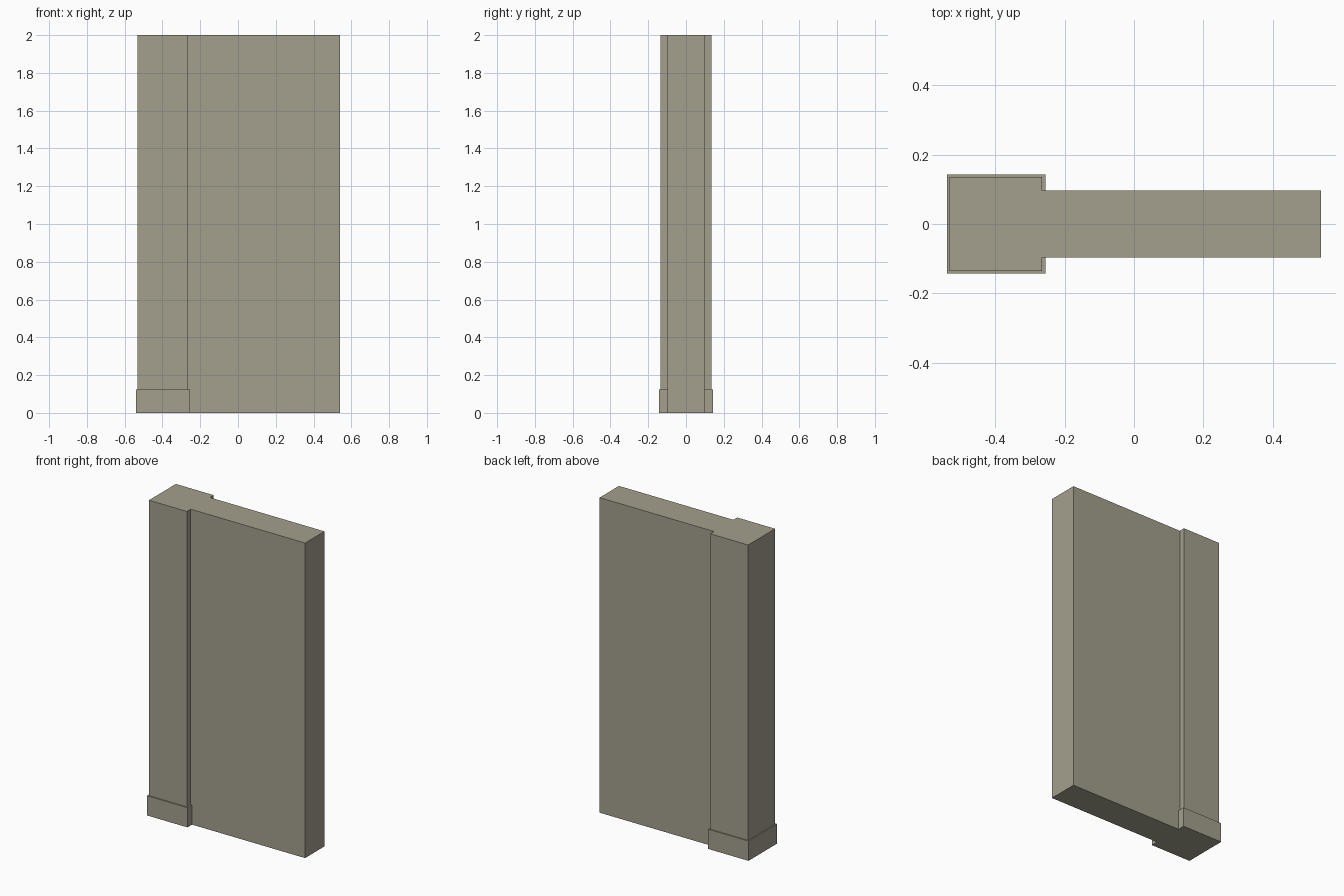
import bpy
import bmesh

cube = bpy.data.objects.get("Cube")
if cube:
    bpy.data.objects.remove(cube, do_unlink=True)

# One warm grey plaster colour
plaster = bpy.data.materials.new("warm_grey_plaster")
plaster.use_nodes = True
colour = (0.37, 0.35, 0.27, 1)
plaster.diffuse_color = colour
plaster.node_tree.nodes["Principled BSDF"].inputs["Base Color"].default_value = colour

HEIGHT, SKIRT_HEIGHT = 2.0, 0.125
WALL_Y, POST_Y, SKIRT_Y = 0.097, 0.135, 0.143
POST_LEFT, POST_RIGHT = -0.531, -0.265
SKIRT_LEFT, SKIRT_RIGHT = -0.539, -0.255
WALL_END = 0.539


def prism(name, half_outline, height):
    """Mirror half an outline across y = 0 and extrude it upward."""
    outline = half_outline + [(x, -y) for x, y in reversed(half_outline)]
    bm = bmesh.new()
    base = bm.faces.new([bm.verts.new((x, y, 0)) for x, y in outline])
    top = bmesh.ops.extrude_face_region(bm, geom=[base], use_keep_orig=True)
    verts = [v for v in top["geom"] if isinstance(v, bmesh.types.BMVert)]
    bmesh.ops.translate(bm, verts=verts, vec=(0, 0, height))
    bmesh.ops.recalc_face_normals(bm, faces=bm.faces)
    mesh = bpy.data.meshes.new(name)
    bm.to_mesh(mesh)
    bm.free()
    mesh.materials.append(plaster)
    obj = bpy.data.objects.new(name, mesh)
    bpy.context.collection.objects.link(obj)
    return obj


# Wall panel with the thicker end post in one continuous profile
post_side = [(POST_RIGHT, WALL_Y), (POST_RIGHT, POST_Y), (POST_LEFT, POST_Y)]
prism("wall_with_end_post", [(WALL_END, WALL_Y)] + post_side, HEIGHT)

# Skirting wrapped around the three exposed sides of the post
skirt_side = [(SKIRT_LEFT, SKIRT_Y), (SKIRT_RIGHT, SKIRT_Y), (SKIRT_RIGHT, WALL_Y)]
prism("post_skirting", list(reversed(post_side)) + list(reversed(skirt_side)), SKIRT_HEIGHT)
